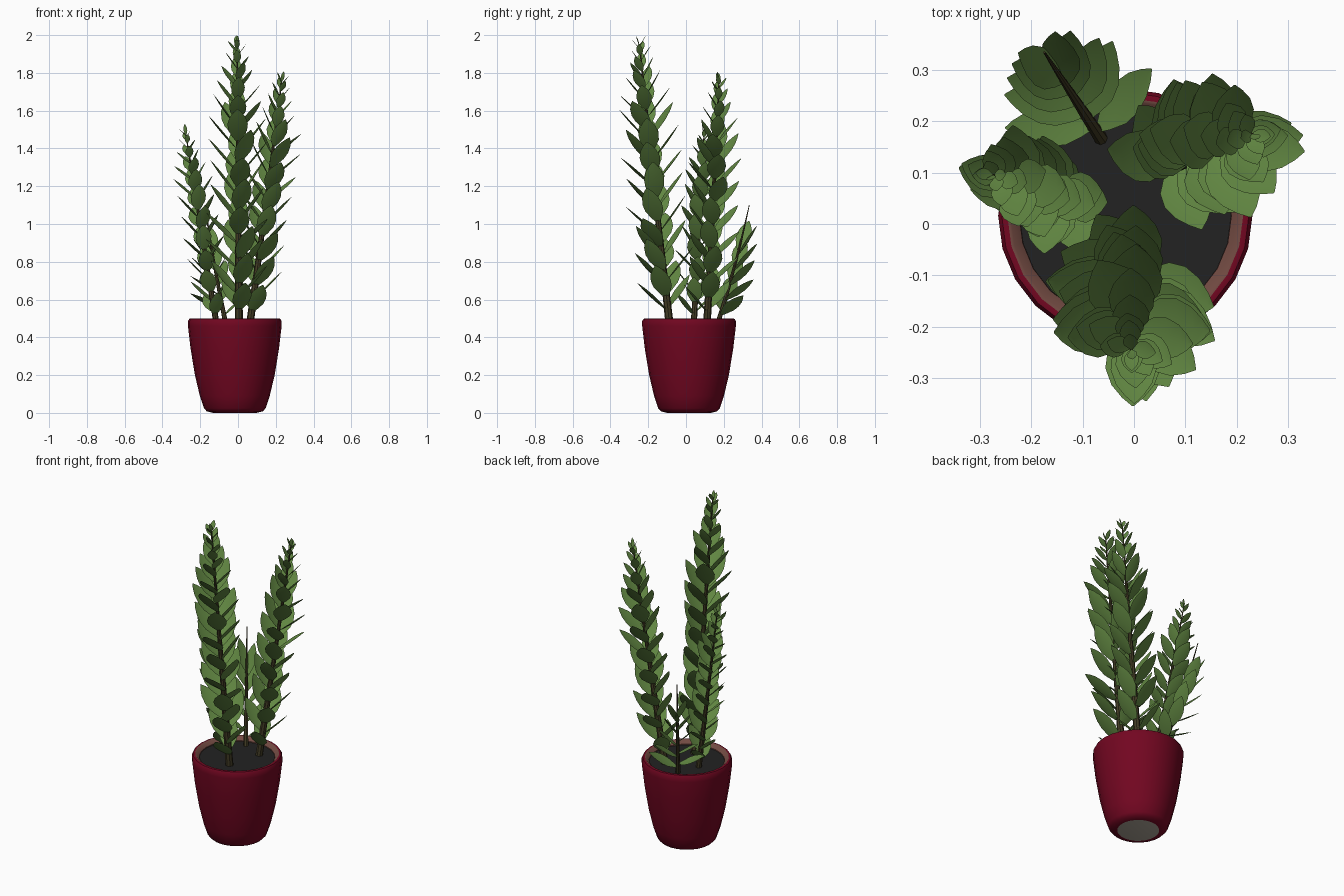
import bpy, bmesh, math, random
from mathutils import Vector

if "Cube" in bpy.data.objects:
    bpy.data.objects.remove(bpy.data.objects["Cube"])

random.seed(11)


def material(name, rgb):
    m = bpy.data.materials.new(name)
    m.diffuse_color = (*rgb, 1)
    m.use_nodes = True
    m.node_tree.nodes["Principled BSDF"].inputs["Base Color"].default_value = m.diffuse_color
    return m


RED = material("dark red glaze", (0.17, 0.002, 0.015))
CLAY = material("brown clay", (0.17, 0.07, 0.055))
SOIL = material("black soil", (0.016, 0.016, 0.016))
BASE = material("pale grey base", (0.4, 0.36, 0.3))
BARK = material("brown stem", (0.055, 0.045, 0.018))
GREEN = material("leaf green", (0.122, 0.245, 0.055))


def finish(bm, name, mats, angle=40):
    me = bpy.data.meshes.new(name)
    bm.to_mesh(me)
    bm.free()
    for m in mats:
        me.materials.append(m)
    ob = bpy.data.objects.new(name, me)
    bpy.context.collection.objects.link(ob)
    bpy.ops.object.select_all(action='DESELECT')
    ob.select_set(True)
    bpy.context.view_layer.objects.active = ob
    bpy.ops.object.shade_smooth_by_angle(angle=math.radians(angle))
    return ob


# Pot: revolved profile of (radius, height, colour of the band below the point)
CX, CY, SIDES = -0.017, 0.016, 24


def lathe(name, profile, mats):
    bm = bmesh.new()
    rings = []
    for r, z, _ in profile:
        rings.append([bm.verts.new((CX + r * math.cos(2 * math.pi * i / SIDES),
                                    CY + r * math.sin(2 * math.pi * i / SIDES), z))
                      for i in range(SIDES)])
    bm.faces.new(rings[0][::-1]).material_index = profile[0][2]
    for k in range(len(rings) - 1):
        a, b = rings[k], rings[k + 1]
        for i in range(SIDES):
            j = (i + 1) % SIDES
            bm.faces.new((a[i], a[j], b[j], b[i])).material_index = profile[k + 1][2]
    bm.faces.new(rings[-1]).material_index = profile[-1][2]
    return finish(bm, name, mats)


# Outer wall, rolled rim, clay inside and the soil as the top cap
lathe("pot", [(0.115, 0.0, 2), (0.148, 0.008, 0), (0.163, 0.024, 0),
              (0.185, 0.09, 0), (0.211, 0.2, 0), (0.234, 0.34, 0), (0.248, 0.46, 0),
              (0.248, 0.485, 0), (0.241, 0.498, 0), (0.23, 0.5, 0), (0.224, 0.498, 1),
              (0.207, 0.48, 1), (0.206, 0.46, 1)], [RED, CLAY, BASE])
lathe("soil", [(0.2065, 0.45, 0), (0.2065, 0.475, 0)], [SOIL])


def stem(name, path, radius, sides=8, steps=12):
    """Tapered tube along path(t)."""
    bm = bmesh.new()
    rings = []
    for k in range(steps + 1):
        t = k / steps
        c, r = path(t), radius * (1 - 0.85 * t)
        rings.append([bm.verts.new(c + Vector((r * math.cos(2 * math.pi * i / sides),
                                               r * math.sin(2 * math.pi * i / sides), 0)))
                      for i in range(sides)])
    for a, b in zip(rings, rings[1:]):
        for i in range(sides):
            j = (i + 1) % sides
            bm.faces.new((a[i], a[j], b[j], b[i]))
    bm.faces.new(rings[-1])
    finish(bm, name, [BARK])


# Leaf outline: (distance along, half width) as fractions
OUTLINE = [(0, 0.08), (0.15, 0.5), (0.35, 0.92), (0.55, 1.0), (0.75, 0.78), (0.9, 0.4), (1, 0.03)]


def add_leaf(bm, origin, axis, azimuth, elevation, length, width):
    out = Vector((math.cos(azimuth), math.sin(azimuth), 0))
    out = (out - axis * out.dot(axis)).normalized()
    along = out * math.cos(elevation) + axis * math.sin(elevation)
    side = axis.cross(out).normalized()
    normal = along.cross(side)
    if normal.dot(axis) < 0:
        normal = -normal
    rows = []
    for u, w in OUTLINE:
        mid = origin + along * u * length + normal * (-0.03 * length * 4 * u * (1 - u))
        edge = normal * (0.08 * w * width)
        half = side * (w * width / 2)
        rows.append([bm.verts.new(p) for p in (mid - half + edge, mid, mid + half + edge)])
    for a, b in zip(rows, rows[1:]):
        for i in range(2):
            bm.faces.new((a[i], a[i + 1], b[i + 1], b[i]))


def make_path(base, tip, bow=0.0):
    b, t_ = Vector(base), Vector(tip)
    lean = Vector((t_.x - b.x, t_.y - b.y, 0))
    return lambda t: b.lerp(t_, t) + lean * bow * 4 * t * (1 - t)


def tall_shoot(name, base, tip, radius, pairs, azimuth, twist, length, width):
    """Stem with alternately turned pairs of leaves that shrink towards the tip."""
    path = make_path(base, tip, 0.01)
    stem(name + "_stem", path, radius)
    axis = (Vector(tip) - Vector(base)).normalized()
    bm = bmesh.new()
    for k in range(pairs):
        u = (k + 0.5) / pairs
        t = 0.035 + 0.965 * (1 - (1 - u) ** 1.2)
        size = min(1.0, 0.25 + 2.2 * (1 - t), 0.85 + 1.5 * t)
        for flip in (0, 1):
            az = (math.radians(azimuth + 180 * flip + twist * (k % 2))
                  + random.uniform(-0.3, 0.3))
            el = math.radians(47 + 7 * t + random.uniform(-6, 6))
            at = min(1.0, t + 0.012 * flip)
            add_leaf(bm, path(at), axis, az, el, length * size, width * size)
    add_leaf(bm, path(1), axis, math.radians(azimuth), 1.35, 0.06, 0.02)
    finish(bm, name + "_leaves", [GREEN], 60)


tall_shoot("front_shoot", (0.005, -0.085, 0.45), (-0.005, -0.245, 1.94), 0.022, 25,
           -75, 60, 0.24, 0.108)
tall_shoot("right_shoot", (0.06, 0.11, 0.45), (0.23, 0.175, 1.75), 0.021, 22,
           -68, 72, 0.215, 0.1)
tall_shoot("left_shoot", (-0.11, 0.04, 0.45), (-0.275, 0.095, 1.47), 0.017, 20,
           -80, 75, 0.165, 0.085)

# Small back shoot: two rows of leaves that close in behind a bare tip
path = make_path((-0.06, 0.16, 0.45), (-0.175, 0.335, 1.1), 0.05)
stem("back_shoot_stem", path, 0.014)
axis = (path(1) - path(0)).normalized()
bm = bmesh.new()
for k in range(5):
    t = 0.1 + 0.12 * k
    for row, az in enumerate((48 + 8 * k, 190 - 7 * k)):
        add_leaf(bm, path(t + 0.04 * row), axis,
                 math.radians(az + random.uniform(-12, 12)),
                 math.radians(36 + 9 * k), 0.195, 0.078)
finish(bm, "back_shoot_leaves", [GREEN], 60)
